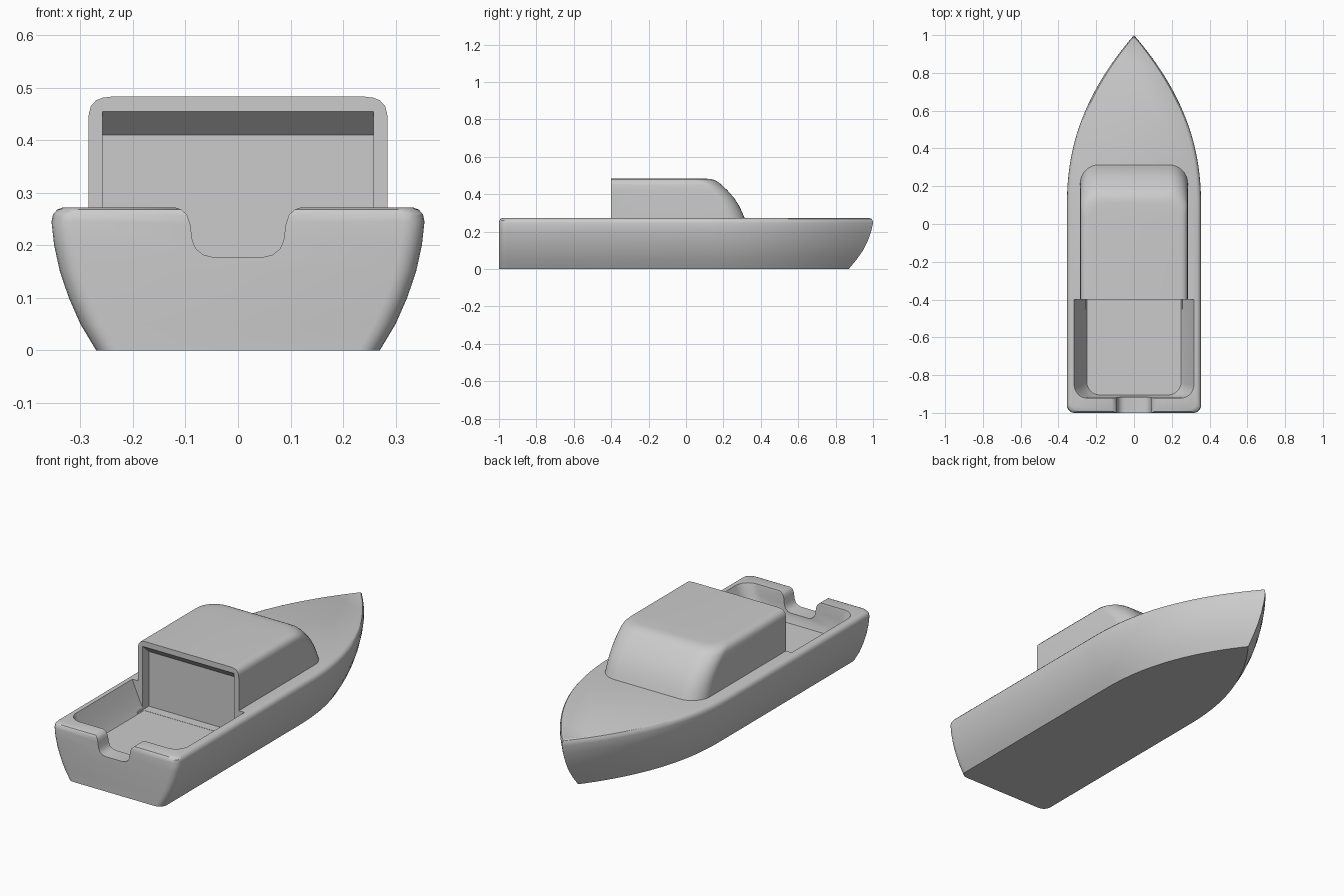
import bpy, bmesh
from math import sin, cos, pi

if "Cube" in bpy.data.objects:
    bpy.data.objects.remove(bpy.data.objects["Cube"], do_unlink=True)

# One plain grey for the whole boat
grey = bpy.data.materials.new("light_grey")
grey.use_nodes = True
colour = (0.6, 0.6, 0.6, 1)
grey.diffuse_color = colour
grey.node_tree.nodes["Principled BSDF"].inputs["Base Color"].default_value = colour


def loft(name, rings):
    """Closed solid through rings of matching point counts."""
    bm = bmesh.new()
    loops = [[bm.verts.new(p) for p in ring] for ring in rings]
    n = len(loops[0])
    for low, high in zip(loops, loops[1:]):
        for i in range(n):
            j = (i + 1) % n
            bm.faces.new((low[i], low[j], high[j], high[i]))
    bm.faces.new(loops[0][::-1])
    bm.faces.new(loops[-1])
    bmesh.ops.recalc_face_normals(bm, faces=bm.faces)
    mesh = bpy.data.meshes.new(name)
    bm.to_mesh(mesh)
    bm.free()
    mesh.materials.append(grey)
    obj = bpy.data.objects.new(name, mesh)
    bpy.context.collection.objects.link(obj)
    return obj


def corner(cx, cy, r, start, steps=8):
    """Quarter arc, or a single point when square."""
    if r == 0:
        return [(cx, cy)]
    angles = [start + pi / 2 * i / steps for i in range(steps + 1)]
    return [(cx + r * cos(a), cy + r * sin(a)) for a in angles]


def mirrored(half, z, tip=None):
    left = [(-x, y) for x, y in reversed(half)]
    return [(x, y, z) for x, y in half + ([tip] if tip else []) + left]


def plan(z, w, back, front, r_back, r_front):
    half = corner(w - r_back, back + r_back, r_back, -pi / 2)
    half += corner(w - r_front, front - r_front, r_front, 0)
    return mirrored(half, z)


def hull_ring(z, w, stern, bow, steps=28):
    r = 0.04
    half = corner(w - r, stern + r, r, -pi / 2, 5)
    shoulder = 0.1
    for i in range(steps):
        t = i / steps
        half.append((w * (1 - t ** 2.2), shoulder + (bow - shoulder) * t))
    return mirrored(half, z, (0, bow))


def cut(target, cutter):
    mod = target.modifiers.new("cut", "BOOLEAN")
    mod.operation = "DIFFERENCE"
    mod.solver = "EXACT"
    mod.object = cutter
    bpy.context.view_layer.objects.active = target
    bpy.ops.object.modifier_apply(modifier=mod.name)


# Hull: height, half width, stern, bow
hull = loft("hull", [hull_ring(*row) for row in (
    (0, 0.27, -1, 0.87), (0.05, 0.3, -1, 0.912), (0.1, 0.322, -1, 0.947),
    (0.15, 0.339, -1, 0.972), (0.2, 0.35, -1, 0.99), (0.245, 0.355, -1, 1),
    (0.259, 0.352, -0.998, 0.998), (0.268, 0.344, -0.992, 0.992),
    (0.272, 0.333, -0.982, 0.982))])

# Cabin: height, half width, windscreen position
cabin = loft("cabin", [plan(z, w, -0.4, front, 0, 0.1) for z, w, front in (
    (0.268, 0.285, 0.315), (0.3, 0.285, 0.302), (0.34, 0.285, 0.283),
    (0.38, 0.285, 0.257), (0.42, 0.285, 0.222), (0.45, 0.284, 0.19),
    (0.465, 0.28, 0.172), (0.476, 0.27, 0.152), (0.481, 0.257, 0.132),
    (0.483, 0.24, 0.11))])

# Cutter for the open cockpit with sloping sides
cockpit = loft("cockpit_cutter", [plan(z, w, back, -0.4, 0.07, 0) for z, w, back in (
    (0.13, 0.25, -0.905), (0.16, 0.268, -0.915), (0.22, 0.295, -0.918),
    (0.26, 0.312, -0.92), (0.3, 0.328, -0.927))])

# Cutter for the boarding notch in the transom
notch_half = [(0.05, 0.178), (0.066, 0.182), (0.08, 0.193), (0.087, 0.21),
              (0.091, 0.24), (0.097, 0.258), (0.108, 0.268), (0.125, 0.274),
              (0.125, 0.3)]
notch_profile = notch_half + [(-x, z) for x, z in reversed(notch_half)]
notch = loft("notch_cutter", [[(x, y, z) for x, z in notch_profile]
                              for y in (-1.1, -0.86)])

# Cutter for the shallow cabin doorway with a sloping head
door_profile = [(-0.45, 0.131), (-0.35, 0.131), (-0.35, 0.41), (-0.45, 0.5)]
doorway = loft("doorway_cutter", [[(x, y, z) for y, z in door_profile]
                                  for x in (-0.258, 0.258)])

for cutter in (cockpit, notch, doorway):
    cutter.hide_render = True
    cut(hull, cutter)
cut(cabin, doorway)
for cutter in (cockpit, notch, doorway):
    bpy.data.objects.remove(cutter, do_unlink=True)

# Smooth sides with crisp edges
bpy.ops.object.select_all(action="DESELECT")
for obj in (hull, cabin):
    obj.select_set(True)
bpy.context.view_layer.objects.active = hull
bpy.ops.object.shade_smooth_by_angle(angle=pi / 6)
